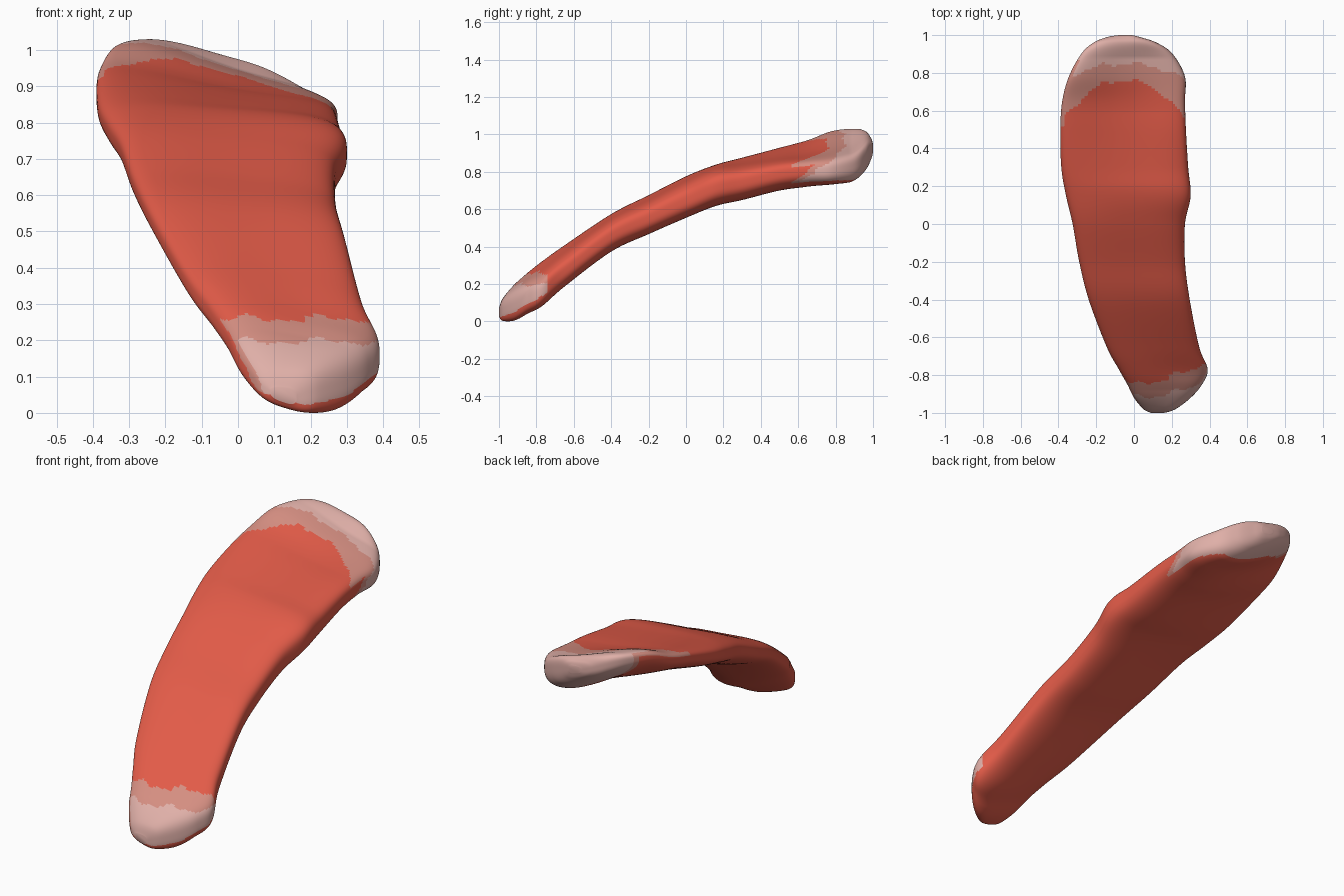
import bpy, bmesh, math

if "Cube" in bpy.data.objects:
    bpy.data.objects.remove(bpy.data.objects["Cube"])

def material(name, rgb):
    m = bpy.data.materials.new(name)
    m.diffuse_color = (*rgb, 1)
    m.use_nodes = True
    m.node_tree.nodes["Principled BSDF"].inputs["Base Color"].default_value = m.diffuse_color
    return m

mats = [material("muscle red", (0.76, 0.105, 0.065)),
        material("transition pink", (0.66, 0.27, 0.22)),
        material("tendon pale", (0.74, 0.43, 0.39))]

# Stations along the strap: y, left x, right x, left z, right z, vertical thickness
STATIONS = [
    (-1.00, 0.09, 0.16, 0.065, 0.05, 0.04),
    (-0.98, 0.05, 0.22, 0.09, 0.065, 0.11),
    (-0.92, 0.00, 0.30, 0.155, 0.09, 0.16),
    (-0.85, -0.035, 0.36, 0.22, 0.13, 0.17),
    (-0.77, -0.08, 0.39, 0.285, 0.17, 0.175),
    (-0.65, -0.145, 0.345, 0.37, 0.275, 0.17),
    (-0.40, -0.24, 0.295, 0.535, 0.465, 0.165),
    (-0.20, -0.29, 0.27, 0.635, 0.56, 0.17),
    (0.00, -0.325, 0.27, 0.73, 0.655, 0.185),
    (0.15, -0.36, 0.30, 0.785, 0.72, 0.19),
    (0.30, -0.385, 0.287, 0.835, 0.75, 0.18),
    (0.50, -0.39, 0.275, 0.90, 0.795, 0.16),
    (0.65, -0.38, 0.27, 0.945, 0.812, 0.155),
    (0.78, -0.345, 0.27, 0.995, 0.818, 0.16),
    (0.90, -0.28, 0.205, 1.005, 0.84, 0.165),
    (0.96, -0.215, 0.12, 0.99, 0.88, 0.145),
    (0.99, -0.14, 0.03, 0.96, 0.915, 0.09),
    (1.00, -0.08, -0.01, 0.94, 0.93, 0.04),
]
STEPS, RING = 10, 96

def catmull(a, b, c, d, t):
    return tuple(0.5 * (2 * q + (r - p) * t + (2 * p - 5 * q + 4 * r - s) * t * t
                        + (3 * q - p - 3 * r + s) * t ** 3)
                 for p, q, r, s in zip(a, b, c, d))

# Smooth in-between stations
rows = []
last = len(STATIONS) - 1
for i in range(last):
    ctl = [STATIONS[min(max(i + k, 0), last)] for k in (-1, 0, 1, 2)]
    rows += [catmull(*ctl, s / STEPS) for s in range(STEPS)]
rows.append(STATIONS[-1])

def spow(v, e):
    return math.copysign(abs(v) ** e, v)

# Muscle strap: boxy oval cross-sections, thicker on the right and dished in the middle
bm = bmesh.new()
rings = []
for y, xl, xr, zl, zr, th in rows:
    ring = []
    dish = 0.015 + 0.02 * min(max((y - 0.2) / 0.4, 0), 1)
    dish *= min(1, (1 - abs(y)) / 0.12)
    for k in range(RING):
        a = 2 * math.pi * (k + 0.5) / RING
        u = spow(math.cos(a), 0.68)
        w = spow(math.sin(a), 0.68)
        f = (u + 1) / 2
        sag = dish * (1 - u * u) * (1 + 0.6 * u)
        z = zl + (zr - zl) * f + w * th / 2 * (1 + 0.2 * u) - sag
        ring.append(bm.verts.new((xl + (xr - xl) * f, y, z)))
    rings.append(ring)
for r0, r1 in zip(rings, rings[1:]):
    for k in range(RING):
        n = (k + 1) % RING
        bm.faces.new((r0[k], r0[n], r1[n], r1[k]))
bm.faces.new(rings[0])
bm.faces.new(rings[-1])
bmesh.ops.recalc_face_normals(bm, faces=bm.faces)
bm.normal_update()

# Tendon ends: pale at the tips, pink where they fade into the muscle
for f in bm.faces:
    f.smooth = True
    x, y, z = f.calc_center_median()
    nx, ny, nz = f.normal
    wob = 0.008 * math.sin(31 * x + 1) + 0.005 * math.sin(67 * x)
    if y < -0.74 and nz > -0.15 and nx > -0.75:
        f.material_index = 2 if z < 0.205 + wob and nx > -0.45 else 1 if z < 0.268 + wob else 0
    elif y > 0:
        d = (x + 0.05) ** 2
        pale = 0.85 - 0.8 * d + wob
        pink = 0.765 - 2.0 * d + wob
        if nx > 0 and nz < 0.4:         # right rim: pale reaches further forward
            pale = 0.70 + 0.12 * nz + wob
            pink = 0.65 + 0.12 * nz + wob
        elif nx < -0.3:                 # left rim: only its upper part fades
            pale = 0.87
            pink = 0.52 if nz > 0.25 else 0.85
        if nz < -0.8:                   # underside stays red
            pale = pink = 0.9
        f.material_index = 2 if y > pale else 1 if y > pink else 0

mesh = bpy.data.meshes.new("muscle_strap")
bm.to_mesh(mesh)
bm.free()
for m in mats:
    mesh.materials.append(m)
obj = bpy.data.objects.new("muscle_strap", mesh)
bpy.context.collection.objects.link(obj)

# Rest exactly on the ground
low = min(v.co.z for v in mesh.vertices)
for v in mesh.vertices:
    v.co.z -= low
